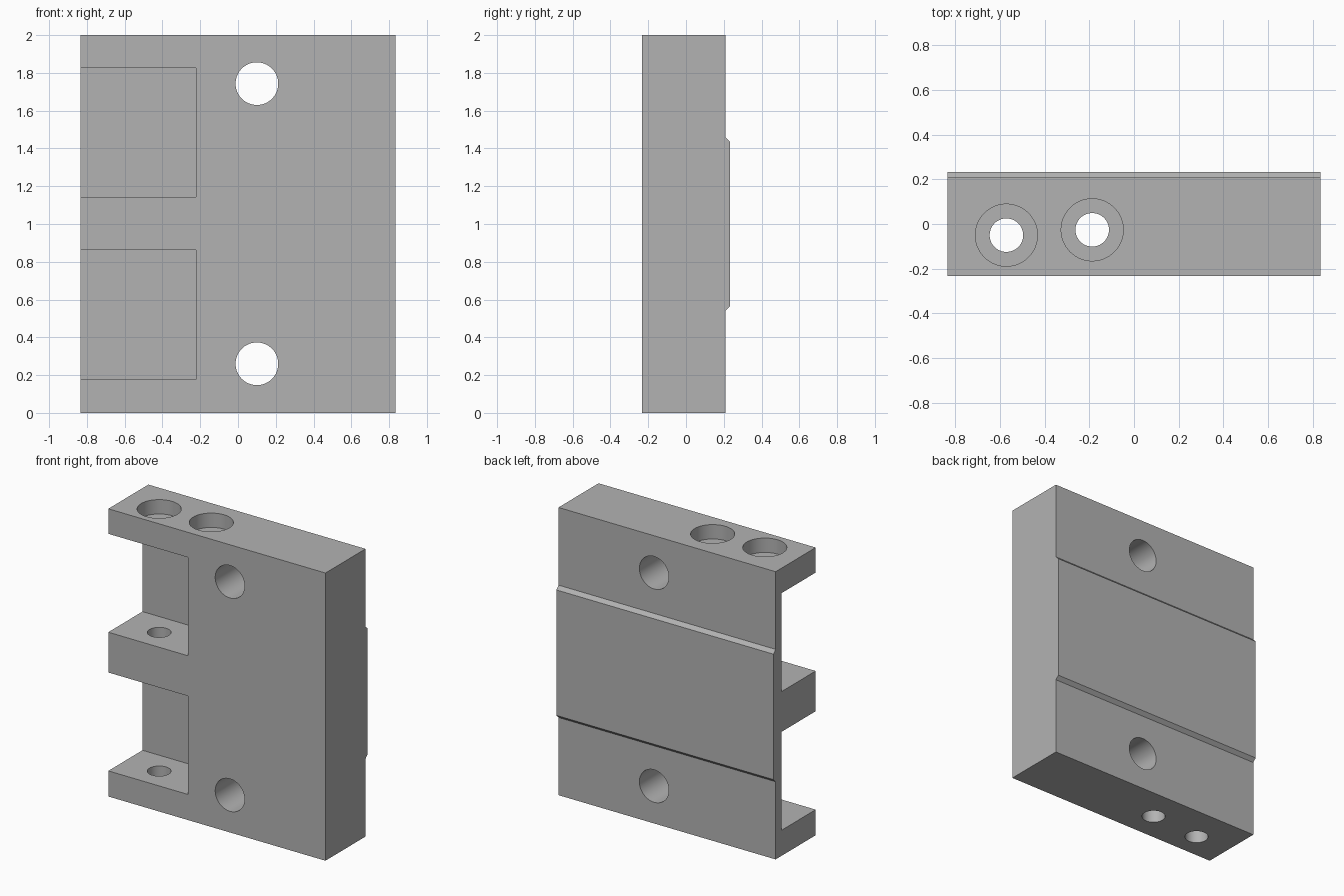
import bpy
import bmesh
from math import radians
from mathutils import Matrix, Vector

cube = bpy.data.objects.get("Cube")
if cube:
    bpy.data.objects.remove(cube, do_unlink=True)

HALF_W, FRONT, BACK, RIB = 0.835, -0.232, 0.208, 0.232
HEIGHT = 2.0

# One plain grey metal
grey = bpy.data.materials.new("grey metal")
grey.use_nodes = True
grey.diffuse_color = (0.45, 0.45, 0.45, 1)
grey.node_tree.nodes["Principled BSDF"].inputs["Base Color"].default_value = (0.45, 0.45, 0.45, 1)


def add_object(name, bm):
    bmesh.ops.recalc_face_normals(bm, faces=bm.faces)
    mesh = bpy.data.meshes.new(name)
    bm.to_mesh(mesh)
    bm.free()
    mesh.materials.append(grey)
    obj = bpy.data.objects.new(name, mesh)
    bpy.context.collection.objects.link(obj)
    return obj


def box(name, low, high):
    low, high = Vector(low), Vector(high)
    bm = bmesh.new()
    bmesh.ops.create_cube(bm, size=1, matrix=Matrix.Translation((low + high) / 2)
                          @ Matrix.Diagonal((*(high - low), 1)))
    return add_object(name, bm)


def cylinder(name, centre, radius, length, axis="Z"):
    turn = Matrix.Rotation(radians(90), 4, "X") if axis == "Y" else Matrix.Identity(4)
    bm = bmesh.new()
    bmesh.ops.create_cone(bm, cap_ends=True, segments=64, radius1=radius, radius2=radius,
                          depth=length, matrix=Matrix.Translation(centre) @ turn)
    return add_object(name, bm)


# Block: side profile with the raised, chamfered rib on the back, extruded along x
profile = [(FRONT, 0), (BACK, 0), (BACK, 0.54), (RIB, 0.564),
           (RIB, 1.436), (BACK, 1.46), (BACK, HEIGHT), (FRONT, HEIGHT)]
bm = bmesh.new()
side = bm.faces.new([bm.verts.new((-HALF_W, y, z)) for y, z in profile])
extruded = bmesh.ops.extrude_face_region(bm, geom=[side])["geom"]
bmesh.ops.translate(bm, vec=(2 * HALF_W, 0, 0),
                    verts=[v for v in extruded if isinstance(v, bmesh.types.BMVert)])
block = add_object("mounting_block", bm)

cutters = []

# Two pockets open to the front and the right side, leaving a thin back wall
for low, high in ((0.178, 0.862), (1.142, 1.826)):
    cutters.append(box("pocket_cutter", (-1, -0.4, low), (-0.222, 0.143, high)))

# Cross holes from front to back
for z in (0.26, 1.743):
    cutters.append(cylinder("cross_hole_cutter", (0.1, 0, z), 0.113, 1, "Y"))

# Vertical through holes with counterbores in the top
for x, y in ((-0.571, -0.05), (-0.187, -0.026)):
    cutters.append(cylinder("bore_cutter", (x, y, HEIGHT / 2), 0.075, 2.4))
    cutters.append(cylinder("counterbore_cutter", (x, y, HEIGHT), 0.139, 0.2))

bpy.ops.object.select_all(action="DESELECT")
block.select_set(True)
bpy.context.view_layer.objects.active = block
for cutter in cutters:
    cutter.hide_render = True
    cut = block.modifiers.new("cut", "BOOLEAN")
    cut.operation = "DIFFERENCE"
    cut.solver = "EXACT"
    cut.object = cutter
    bpy.ops.object.modifier_apply(modifier=cut.name)
    bpy.data.objects.remove(cutter, do_unlink=True)

bpy.ops.object.shade_smooth_by_angle(angle=radians(30))
